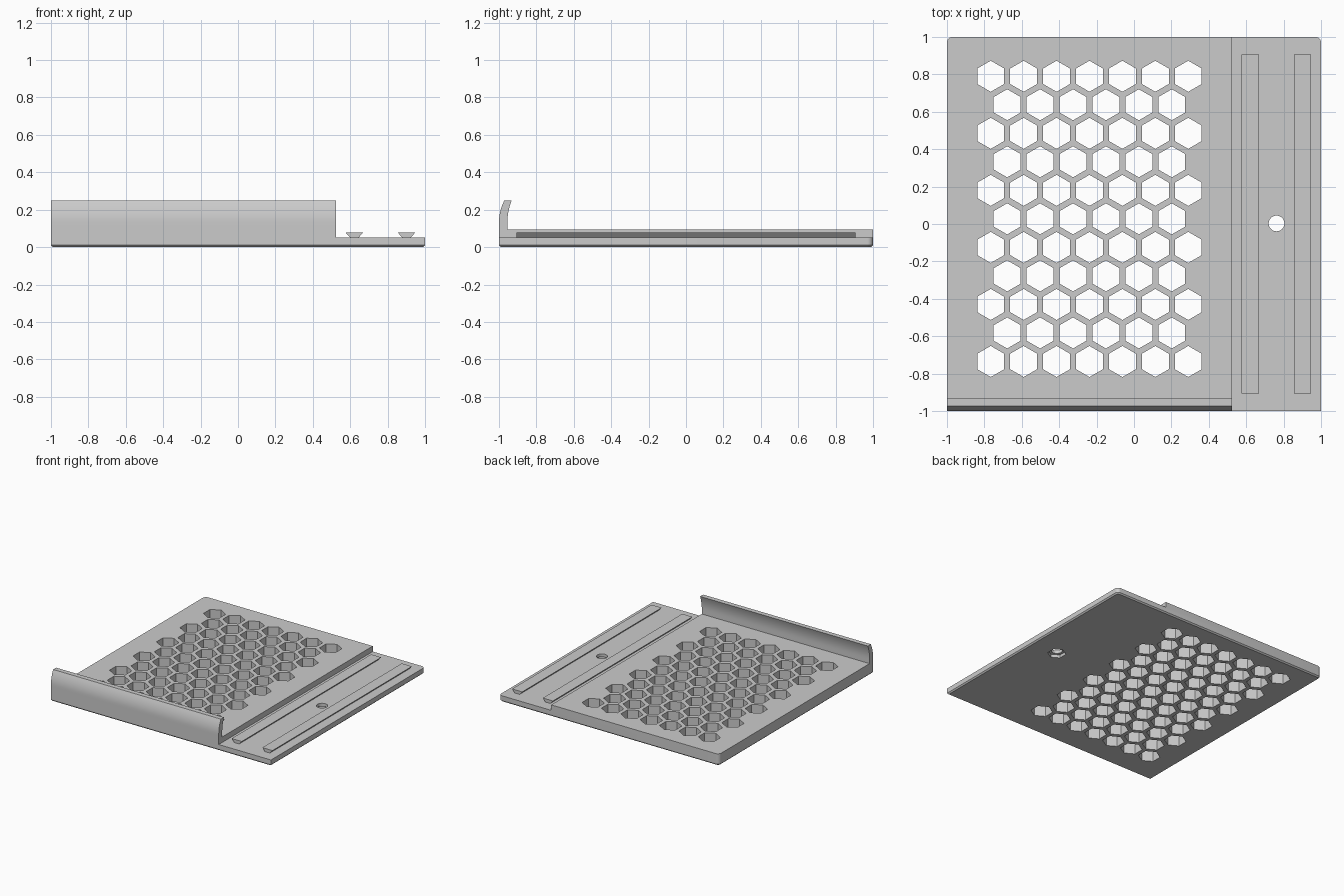
import bpy, bmesh, math
from mathutils import Vector

cube = bpy.data.objects.get("Cube")
if cube:
    bpy.data.objects.remove(cube)

TOP, LOW, STEP_X = 0.095, 0.05, 0.525

grey = bpy.data.materials.new("grey plastic")
grey.use_nodes = True
grey.diffuse_color = (0.6, 0.6, 0.6, 1)
grey.node_tree.nodes["Principled BSDF"].inputs["Base Color"].default_value = (0.6, 0.6, 0.6, 1)


def make_object(name, bm):
    bmesh.ops.recalc_face_normals(bm, faces=bm.faces)
    mesh = bpy.data.meshes.new(name)
    bm.to_mesh(mesh)
    bm.free()
    mesh.materials.append(grey)
    obj = bpy.data.objects.new(name, mesh)
    bpy.context.collection.objects.link(obj)
    return obj


def extrude(bm, points, offset):
    """Close a loop of 3D points and sweep it along the offset."""
    face = bm.faces.new([bm.verts.new(p) for p in points])
    new = bmesh.ops.extrude_face_region(bm, geom=[face])["geom"]
    bmesh.ops.translate(bm, vec=offset, verts=[v for v in new if isinstance(v, bmesh.types.BMVert)])


def polygon(x, y, z, radius, sides):
    """Regular polygon with one corner toward +y."""
    angles = [math.pi / 2 + math.tau * i / sides for i in range(sides)]
    return [(x + radius * math.cos(a), y + radius * math.sin(a), z) for a in angles]


def cut(target, cutter):
    mod = target.modifiers.new("cut", "BOOLEAN")
    mod.operation, mod.solver, mod.object = "DIFFERENCE", "EXACT", cutter
    bpy.context.view_layer.objects.active = target
    bpy.ops.object.modifier_apply(modifier=mod.name)
    bpy.data.objects.remove(cutter)


def smooth(obj, degrees=30):
    bpy.ops.object.select_all(action="DESELECT")
    obj.select_set(True)
    bpy.context.view_layer.objects.active = obj
    bpy.ops.object.shade_smooth_by_angle(angle=math.radians(degrees))


# Plate with rounded back corners and a chamfered underside
R = 0.03
outline = [(-1, -1, 0), (1, -1, 0)]
for side, start in ((1, 0), (-1, math.pi / 2)):
    for i in range(7):
        a = start + math.pi / 2 * i / 6
        outline.append((side * (1 - R) + R * math.cos(a), 1 - R + R * math.sin(a), 0))
bm = bmesh.new()
extrude(bm, outline, Vector((0, 0, TOP)))
rim = [e for e in bm.edges if all(v.co.z < 0.001 for v in e.verts)]
bmesh.ops.bevel(bm, geom=rim, offset=0.01, segments=1, affect="EDGES")
plate = make_object("plate", bm)

# Lowered strip along the left side
bm = bmesh.new()
extrude(bm, [(STEP_X, -2, LOW), (2, -2, LOW), (2, 2, LOW), (STEP_X, 2, LOW)], Vector((0, 0, 1)))
cut(plate, make_object("step_cutter", bm))

# Honeycomb openings in staggered rows, and the nut pocket below the bolt hole
bm = bmesh.new()
for row in range(11):
    odd = row % 2
    for col in range(7 - odd):
        x = -0.766 + 0.176 * (col + odd / 2)
        extrude(bm, polygon(x, 0.79 - 0.1525 * row, -0.5, 0.083, 6), Vector((0, 0, 1)))
extrude(bm, polygon(0.762, 0.003, -0.5, 0.07, 6), Vector((0, 0, 0.525)))
cut(plate, make_object("honeycomb_cutter", bm))

# Bolt hole
bm = bmesh.new()
extrude(bm, polygon(0.762, 0.003, -0.5, 0.042, 32), Vector((0, 0, 1)))
cut(plate, make_object("bolt_cutter", bm))
smooth(plate)

# Front lip: straight wall that curls back toward the top
outer, inner = [], []
for i in range(11):
    t = i / 10
    lean = 0.028 * max(0, (t - 0.25) / 0.75) ** 2
    z = TOP + (0.248 - TOP) * t
    outer.append((-1, -1 + lean, z))
    inner.append((-1, -0.955 + lean * 0.8, z))
bm = bmesh.new()
extrude(bm, outer + inner[::-1], Vector((1 + STEP_X, 0, 0)))
smooth(make_object("front_lip", bm))

# Dovetail rails on the lowered strip
for name, x in (("inner_rail", 0.622), ("outer_rail", 0.901)):
    bm = bmesh.new()
    profile = ((-0.022, LOW), (0.022, LOW), (0.046, 0.077), (-0.046, 0.077))
    extrude(bm, [(x + dx, -0.905, z) for dx, z in profile], Vector((0, 1.81, 0)))
    make_object(name, bm)
